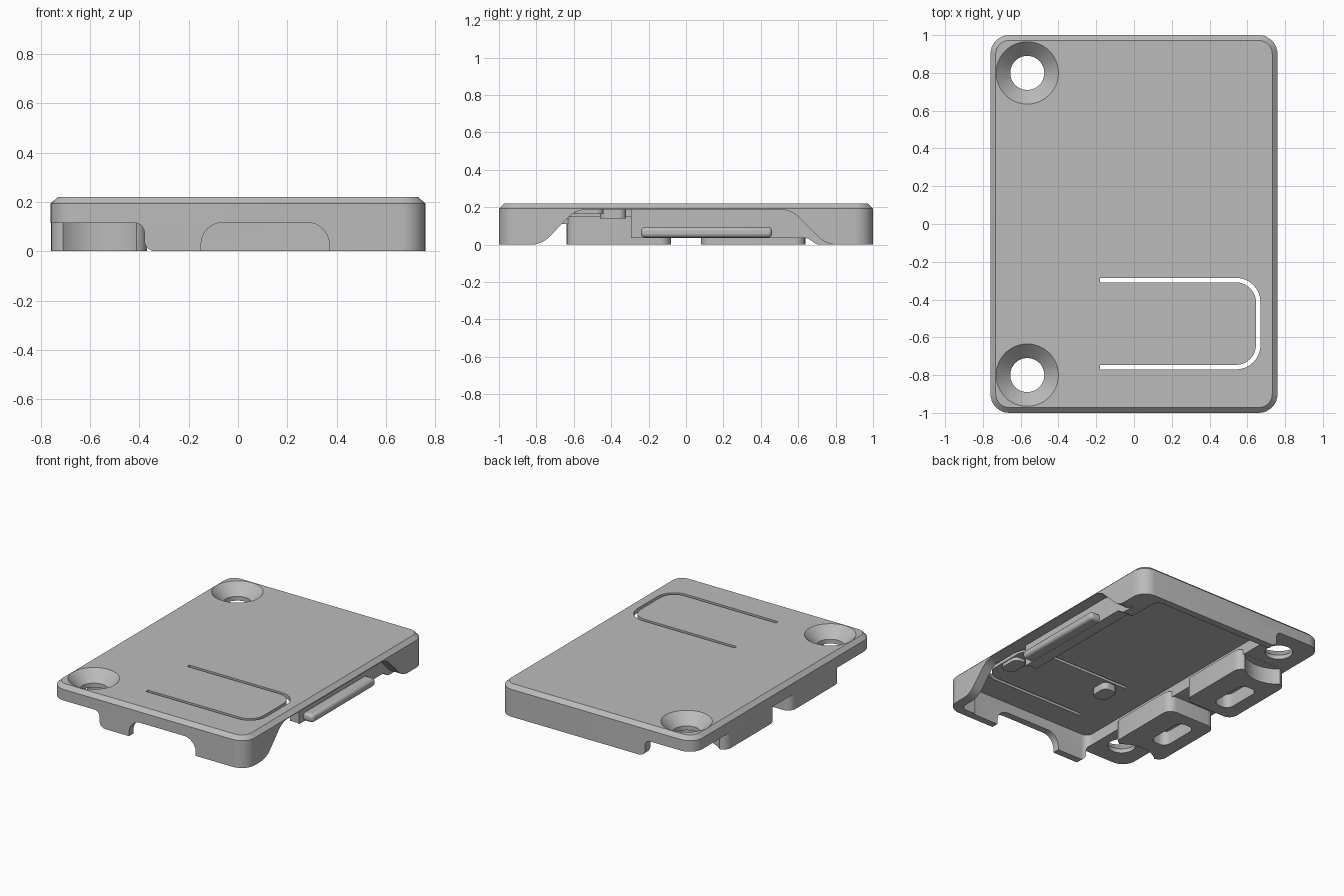
import bpy, bmesh, math
from mathutils import Vector

cube = bpy.data.objects.get("Cube")
if cube:
    bpy.data.objects.remove(cube, do_unlink=True)

grey = bpy.data.materials.new("light grey plastic")
grey.use_nodes = True
GREY = (0.5, 0.5, 0.5, 1)
grey.diffuse_color = GREY
grey.node_tree.nodes["Principled BSDF"].inputs["Base Color"].default_value = GREY


def finish(name, bm):
    bmesh.ops.recalc_face_normals(bm, faces=bm.faces)
    mesh = bpy.data.meshes.new(name)
    bm.to_mesh(mesh)
    bm.free()
    mesh.materials.append(grey)
    ob = bpy.data.objects.new(name, mesh)
    bpy.context.collection.objects.link(ob)
    return ob


def stack(name, rings):
    """Skin a list of closed rings and cap both ends."""
    bm = bmesh.new()
    loops = [[bm.verts.new(p) for p in ring] for ring in rings]
    for a, b in zip(loops, loops[1:]):
        for i in range(len(a)):
            j = (i + 1) % len(a)
            bm.faces.new((a[i], a[j], b[j], b[i]))
    bm.faces.new(loops[0])
    bm.faces.new(loops[-1])
    return finish(name, bm)


def prism(name, outline, axis, lo, hi):
    """Extrude a flat outline along x, y or z."""
    place = {"x": lambda u, v, w: (w, u, v),
             "y": lambda u, v, w: (u, w, v),
             "z": lambda u, v, w: (u, v, w)}[axis]
    return stack(name, [[place(u, v, w) for u, v in outline] for w in (lo, hi)])


def rounded(points, n=8):
    """Round the corners of a polygon given as (u, v, radius)."""
    out = []
    for i, (u, v, r) in enumerate(points):
        p = Vector((u, v))
        if r == 0:
            out.append((u, v))
            continue
        a = (Vector(points[i - 1][:2]) - p).normalized()
        b = (Vector(points[(i + 1) % len(points)][:2]) - p).normalized()
        half = a.angle(b) / 2
        centre = p + (a + b).normalized() * r / math.sin(half)
        start = p + a * r / math.tan(half) - centre
        end = p + b * r / math.tan(half) - centre
        sweep = start.angle_signed(end)
        for k in range(n + 1):
            t = -sweep * k / n
            out.append((centre.x + start.x * math.cos(t) - start.y * math.sin(t),
                        centre.y + start.x * math.sin(t) + start.y * math.cos(t)))
    return out


def rect(u0, u1, v0, v1, r=0.0):
    return rounded([(u0, v0, r), (u1, v0, r), (u1, v1, r), (u0, v1, r)])


def circle(cx, cy, r, z, n=48):
    return [(cx + r * math.cos(2 * math.pi * i / n),
             cy + r * math.sin(2 * math.pi * i / n), z) for i in range(n)]


def boolean(target, tool, operation="DIFFERENCE"):
    mod = target.modifiers.new("cut", "BOOLEAN")
    mod.operation = operation
    mod.solver = "EXACT"
    mod.object = tool
    bpy.context.view_layer.objects.active = target
    bpy.ops.object.modifier_apply(modifier=mod.name)
    bpy.data.objects.remove(tool, do_unlink=True)


# Outer shell with a chamfered top edge
def shell_ring(inset, z):
    w, d = 0.76 - inset, 1 - inset
    return [(u, v, z) for u, v in rect(-w, w, -d, d, 0.1 - inset)]


cover = stack("cover", [shell_ring(0, 0), shell_ring(0, 0.193), shell_ring(0.028, 0.22)])

# Hollow underside, widened below the flexible flap
boolean(cover, prism("cavity", rect(-0.4, 0.6, -0.95, 0.95, 0.05), "z", -0.1, 0.19))
boolean(cover, prism("flap_cavity", rect(0.3, 0.69, -0.94, -0.28, 0.04), "z", -0.1, 0.189))

# Raised underside along the hinge side
undercut = rounded([(-1, -0.1, 0), (-1, 0.115, 0), (-0.38, 0.115, 0.04),
                    (-0.38, 0, 0.045), (-0.3, 0, 0), (-0.3, -0.1, 0)])
boolean(cover, prism("undercut", undercut, "y", -1.1, 1.1))

# Wide flared arch in the latch side
arch = rounded([(-0.95, -0.1, 0), (-0.95, 0, 0), (-0.77, 0, 0.14), (-0.59, 0.188, 0.14),
                (0.56, 0.188, 0.14), (0.75, 0, 0.14), (0.95, 0, 0), (0.95, -0.1, 0)])
boolean(cover, prism("arch", arch, "x", 0.68, 1))

# Raised lower edge of the latch wall
edge = rounded([(-0.4, -0.1, 0), (-0.4, 0.035, 0), (0.65, 0.035, 0.04),
                (0.7, 0, 0.04), (0.8, 0, 0), (0.8, -0.1, 0)])
boolean(cover, prism("latch_edge", edge, "x", 0.5, 0.9))

# Front opening
opening = rounded([(-0.15, -0.1, 0), (0.37, -0.1, 0), (0.37, 0.117, 0.09), (-0.15, 0.117, 0.09)])
boolean(cover, prism("front_opening", opening, "y", -1.1, -0.9))

# Two hinge-side blocks with pockets and screw clearance, joined to the cover
for side in (-1, 1):
    lo, hi = sorted((0.08 * side, 0.64 * side))
    block = prism("block", rect(-0.758, -0.37, lo, hi, 0.06), "z", 0, 0.15)
    boolean(block, stack("clearance", [circle(-0.56, 0.8 * side, 0.22, z) for z in (-0.1, 0.114)]))
    boolean(cover, block, "UNION")
    mid = 0.32 * side
    boolean(cover, prism("pocket", rect(-0.66, -0.53, mid - 0.15, mid + 0.15, 0.05), "z", -0.1, 0.1))

# Countersunk screw holes
for y in (-0.8, 0.8):
    boolean(cover, stack("screw_hole", [circle(-0.565, y, r, z) for r, z in
                         ((0.09, -0.1), (0.09, 0.145), (0.165, 0.22), (0.165, 0.3))]))

# U-shaped slot that frees the flap
outer = rounded([(-0.18, -0.77, 0), (0.67, -0.77, 0.13), (0.67, -0.285, 0.13), (-0.18, -0.285, 0)])
inner = rounded([(-0.18, -0.746, 0), (0.646, -0.746, 0.106),
                 (0.646, -0.309, 0.106), (-0.18, -0.309, 0)])
boolean(cover, prism("slot", outer + inner[::-1], "z", 0.1, 0.3))


# Latch bar and flap pads
def soft_box(name, outline, axis, lo, hi, width):
    ob = prism(name, outline, axis, lo, hi)
    mod = ob.modifiers.new("soft edges", "BEVEL")
    mod.width = width
    mod.segments = 3
    return ob


bar = soft_box("latch_bar", rect(0.66, 0.752, 0.038, 0.094), "y", -0.24, 0.46, 0.02)
pad_inner = prism("inner_flap_pad", rect(-0.13, -0.02, -0.46, -0.32, 0.04), "z", 0.14, 0.195)
pad_outer = prism("outer_flap_pad", rect(0.54, 0.64, -0.6, -0.44, 0.04), "z", 0.165, 0.195)

for ob in (cover, bar, pad_inner, pad_outer):
    bpy.ops.object.select_all(action="DESELECT")
    ob.select_set(True)
    bpy.context.view_layer.objects.active = ob
    bpy.ops.object.shade_smooth_by_angle(angle=math.radians(30))
